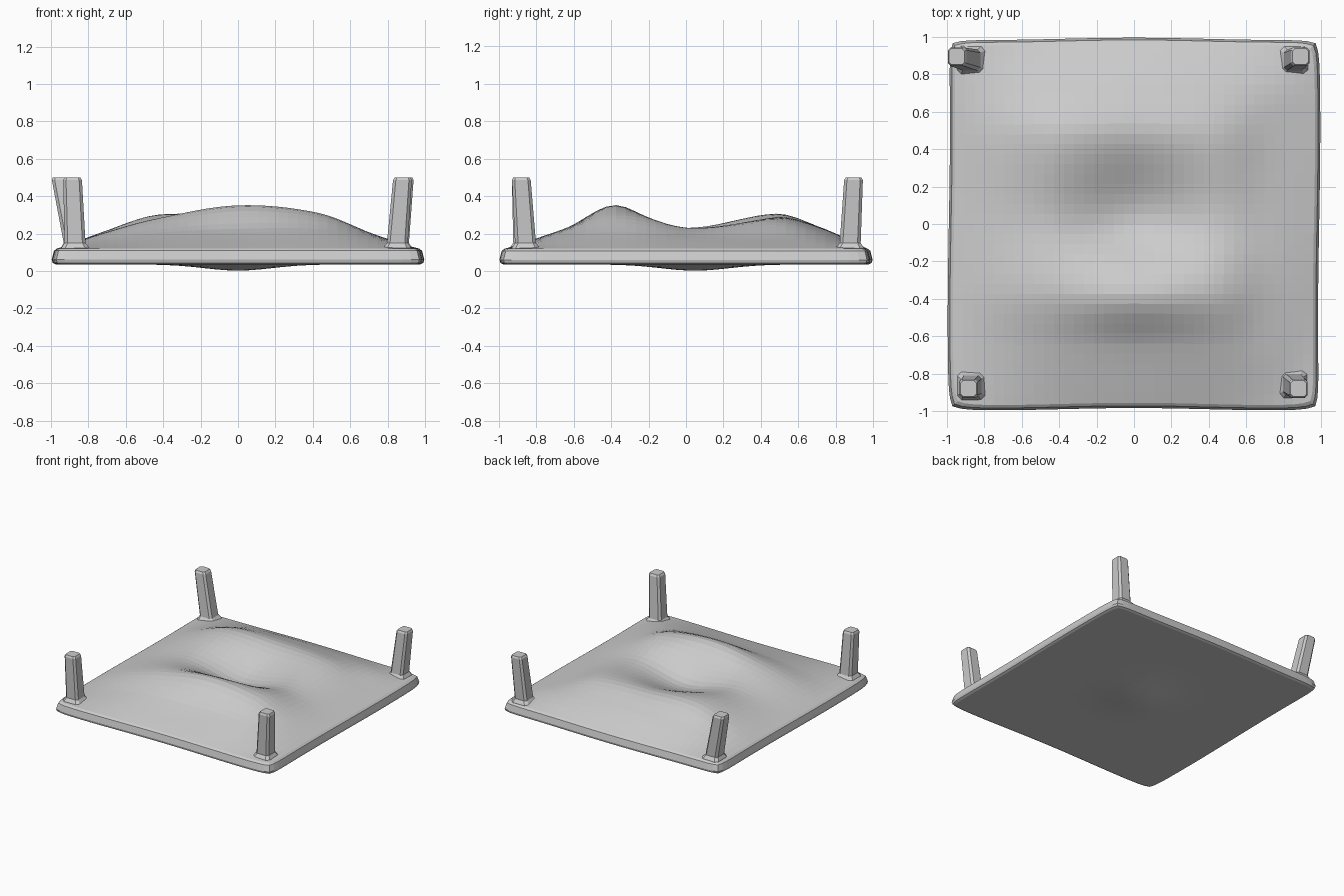
import bpy, bmesh, math
from mathutils import Vector

cube = bpy.data.objects.get("Cube")
if cube:
    bpy.data.objects.remove(cube)

stone = bpy.data.materials.new("plain_grey")
stone.use_nodes = True
grey = (0.6, 0.6, 0.6, 1)
stone.diffuse_color = grey
stone.node_tree.nodes["Principled BSDF"].inputs["Base Color"].default_value = grey

N = 36  # cells along each side of the ground tile


def curve(knots, values, t):
    """Smooth curve through unevenly spaced knots."""
    n = len(knots)
    i = next((k for k in range(n - 2) if t < knots[k + 1]), n - 2)

    def slope(k):
        a, b = max(k - 1, 0), min(k + 1, n - 1)
        return (values[b] - values[a]) / (knots[b] - knots[a])
    w = knots[i + 1] - knots[i]
    u = (t - knots[i]) / w
    return (values[i] * (1 + 2 * u) * (1 - u) ** 2 + values[i + 1] * u * u * (3 - 2 * u)
            + w * slope(i) * u * (1 - u) ** 2 - w * slope(i + 1) * u * u * (1 - u))


# Ground heights in hundredths: front edge, slope, ridge, bowl, back ridge, slope, edge
X_KNOTS = (-1, -.75, -.45, 0, .45, .75, 1)
Y_KNOTS = (-1, -.68, -.38, .02, .5, .75, 1)
HEIGHTS = ((12, 12, 12, 12, 12, 12, 12),
           (12, 16, 20, 22, 22, 18, 12),
           (12, 20, 28, 35, 31, 20, 12),
           (12, 19, 23, 15, 23, 18, 12),
           (12, 21, 30, 29, 27, 18, 12),
           (12, 17, 22, 23, 21, 17, 12),
           (12, 12, 12, 12, 12, 12, 12))


def top_height(x, y):
    rows = [curve(X_KNOTS, row, x) for row in HEIGHTS]
    return curve(Y_KNOTS, rows, y) / 100


def under_height(x, y):
    return .035 - .033 * math.exp(-(x * x + (y - .05) ** 2) / .07)


def plan(s, t, size):
    """Square outline with softened corners and slightly wavy sides."""
    pull = 1 - .02 * abs(s * t) ** 16
    wave = .006
    return (size * s * pull + wave * math.sin(3 * t) * s * s,
            size * t * pull + wave * math.cos(4 * s) * t * t)


def finish(name, bm):
    bmesh.ops.recalc_face_normals(bm, faces=bm.faces)
    mesh = bpy.data.meshes.new(name)
    bm.to_mesh(mesh)
    bm.free()
    mesh.materials.append(stone)
    obj = bpy.data.objects.new(name, mesh)
    bpy.context.collection.objects.link(obj)
    return obj


def skin(bm, rings):
    for a, b in zip(rings, rings[1:]):
        for k in range(len(a)):
            j = (k + 1) % len(a)
            bm.faces.new((a[k], a[j], b[j], b[k]))


# Ground tile: rolling top, rounded rim, sagging underside
bm = bmesh.new()
steps = [2 * i / N - 1 for i in range(N + 1)]
border = ([(i, 0) for i in range(N)] + [(N, i) for i in range(N)]
          + [(N - i, N) for i in range(N)] + [(0, N - i) for i in range(N)])


def sheet(size, height):
    grid = [[bm.verts.new((*plan(s, t, size), height(s, t))) for t in steps] for s in steps]
    for i in range(N):
        for j in range(N):
            bm.faces.new((grid[i][j], grid[i + 1][j], grid[i + 1][j + 1], grid[i][j + 1]))
    return [grid[i][j] for i, j in border]


def rim(size, z):
    return [bm.verts.new((*plan(steps[i], steps[j], size), z)) for i, j in border]


skin(bm, [sheet(.962, top_height), rim(.978, .108), rim(.99, .06),
          rim(.985, .043), sheet(.968, under_height)])
finish("ground_tile", bm)


# Corner posts: flared foot, slightly leaning shaft, chamfered cap
def post(name, foot, head):
    bm = bmesh.new()
    foot, head = Vector(foot), Vector(head)
    rings = []
    for z, half in ((.09, .08), (.125, .074), (.15, .056), (.485, .05), (.5, .042)):
        c = foot.lerp(head, max(0, (z - .12) / .38))
        e = half * .7
        corners = ((half, -e), (half, e), (e, half), (-e, half),
                   (-half, e), (-half, -e), (-e, -half), (e, -half))
        rings.append([bm.verts.new((c.x + x, c.y + y, z)) for x, y in corners])
    skin(bm, rings)
    bm.faces.new(rings[0])
    bm.faces.new(rings[-1])
    finish(name, bm)


post("front_right_post", (-.87, -.865), (-.885, -.88))
post("front_left_post", (.85, -.855), (.88, -.88))
post("back_right_post", (-.87, .875), (-.948, .895))
post("back_left_post", (.855, .875), (.89, .895))
